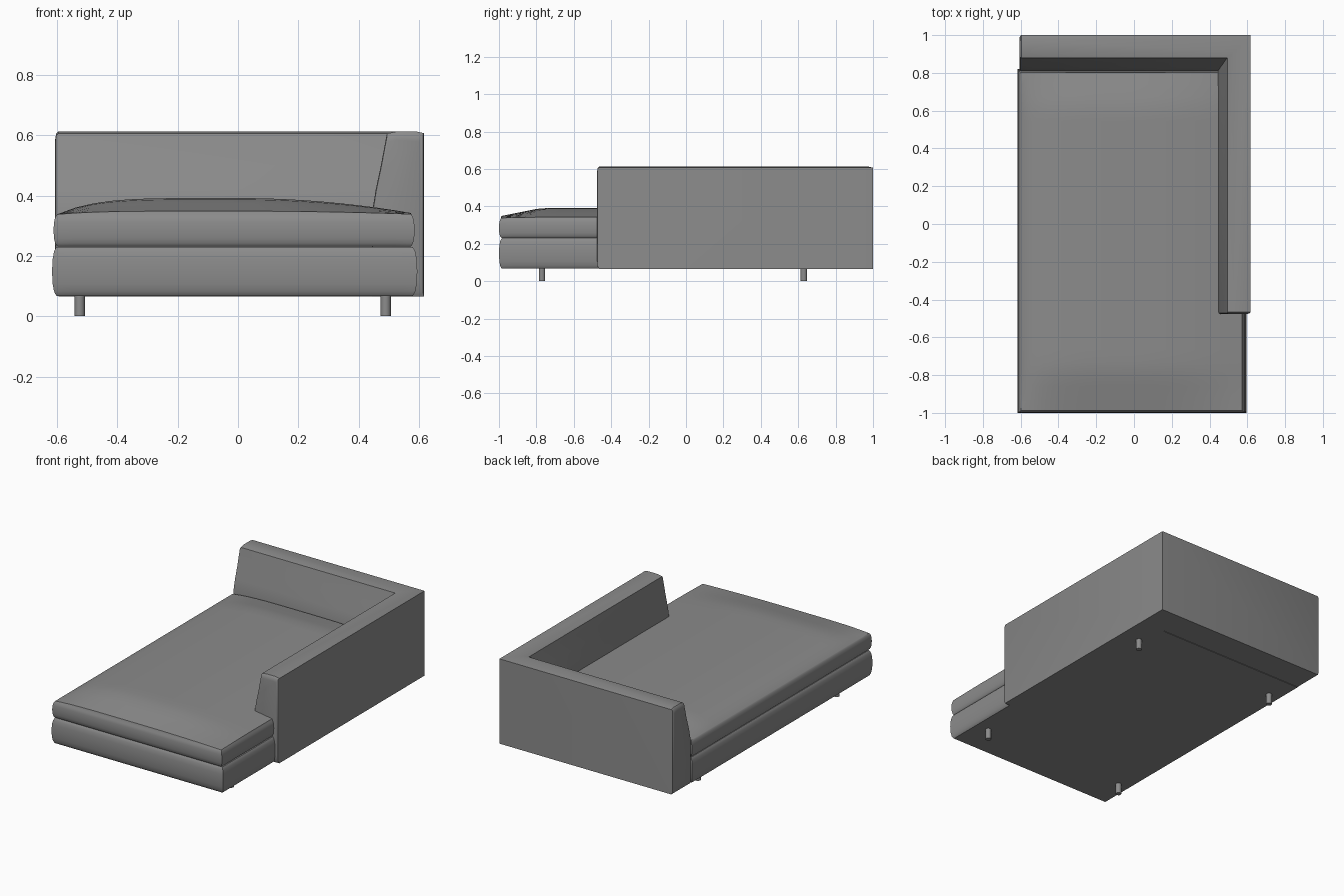
import bpy, bmesh, math
from mathutils import Vector

if "Cube" in bpy.data.objects:
    bpy.data.objects.remove(bpy.data.objects["Cube"], do_unlink=True)


def make_material(name, value):
    mat = bpy.data.materials.new(name)
    mat.use_nodes = True
    colour = (value, value, value, 1)
    mat.diffuse_color = colour
    mat.node_tree.nodes["Principled BSDF"].inputs["Base Color"].default_value = colour
    return mat


fabric = make_material("grey fabric", 0.26)


def finish(name, bm, angle=35):
    bmesh.ops.recalc_face_normals(bm, faces=bm.faces)
    mesh = bpy.data.meshes.new(name)
    bm.to_mesh(mesh)
    bm.free()
    mesh.materials.append(fabric)
    obj = bpy.data.objects.new(name, mesh)
    bpy.context.collection.objects.link(obj)
    bpy.ops.object.select_all(action='DESELECT')
    obj.select_set(True)
    bpy.context.view_layer.objects.active = obj
    bpy.ops.object.shade_smooth_by_angle(angle=math.radians(angle))
    return obj


def crown(x, y):
    """Soft top of the mattress, falling away to its edges (0 to 1)."""
    across = 1 - min(1, abs(x) / 0.6) ** (5 if x < 0 else 2)
    along = min(1, 0.15 + (y + 1) / 0.27, 0.3 + (0.81 - y) / 0.27)
    return across * along


def pillow(name, low, high, bulge, puff=0.0):
    """Box with bulging sides and an optional puffed top."""
    bm = bmesh.new()
    bmesh.ops.create_grid(bm, x_segments=20, y_segments=28, size=1)
    top = bmesh.ops.extrude_face_region(bm, geom=bm.faces[:])["geom"]
    for v in top:
        if isinstance(v, bmesh.types.BMVert):
            v.co.z = 2
    for v in bm.verts:
        v.co.z -= 1
    # extra rings around the sides carry the bulge
    for z in (-0.94, -0.8, -0.5, 0, 0.5, 0.8, 0.94):
        geom = bm.verts[:] + bm.edges[:] + bm.faces[:]
        bmesh.ops.bisect_plane(bm, geom=geom, plane_co=(0, 0, z), plane_no=(0, 0, 1))
    mid = (Vector(low) + Vector(high)) / 2
    half = (Vector(high) - Vector(low)) / 2
    for v in bm.verts:
        t = v.co.z
        inset = bulge * (0.5 * t ** 2 + 0.5 * t ** 8)
        x = mid.x + v.co.x * (half.x - inset)
        y = mid.y + v.co.y * (half.y - inset)
        z = mid.z + t * half.z
        if t > 0.99:
            z += puff * crown(x, y)
        v.co = (x, y, z)
    finish(name, bm)


pillow("base", (-0.617, -1, 0.067), (0.595, 0.82, 0.23), 0.016)
pillow("mattress", (-0.612, -1, 0.232), (0.586, 0.815, 0.338), 0.013, 0.054)

# Mitred backrest and armrest: (depth on arm, depth on back, height)
profile = [(0, 0, 0.066), (0, 0, 0.607), (0.025, 0.025, 0.613), (0.09, 0.09, 0.613),
           (0.123, 0.12, 0.606), (0.143, 0.147, 0.5), (0.16, 0.172, 0.42),
           (0.173, 0.19, 0.34), (0.173, 0.19, 0.066)]
OUT_X, OUT_Y = 0.617, 1.0


def shrink(ring, factor, shift):
    """Smaller copy of an end ring, pushed out to round the end."""
    centre = sum(ring, Vector()) / len(ring)
    return [centre + (p - centre) * factor + Vector(shift) for p in ring]


back_end = [Vector((-0.596, OUT_Y - b, z)) for a, b, z in profile]
corner = [Vector((OUT_X - a, OUT_Y - b, z)) for a, b, z in profile]
arm_end = [Vector((OUT_X - a, -0.465, z)) for a, b, z in profile]
rings = [shrink(back_end, 0.85, (-0.011, 0, 0)), shrink(back_end, 0.96, (-0.007, 0, 0)),
         back_end, corner, arm_end,
         shrink(arm_end, 0.96, (0, -0.007, 0)), shrink(arm_end, 0.85, (0, -0.011, 0))]
bm = bmesh.new()
loops = [[bm.verts.new(p) for p in ring] for ring in rings]
count = len(profile)
for one, two in zip(loops, loops[1:]):
    for i in range(count):
        j = (i + 1) % count
        bm.faces.new((one[i], one[j], two[j], two[i]))
bm.faces.new(loops[0])
bm.faces.new(loops[-1])
finish("back_and_armrest", bm)

# Four short legs
for side, x in (("right", -0.525), ("left", 0.49)):
    for end, y in (("front", -0.77), ("back", 0.63)):
        bm = bmesh.new()
        bmesh.ops.create_cone(bm, cap_ends=True, segments=20, radius1=0.017,
                              radius2=0.017, depth=0.075)
        bmesh.ops.translate(bm, verts=bm.verts, vec=(x, y, 0.0375))
        finish(f"{end}_{side}_leg", bm)
